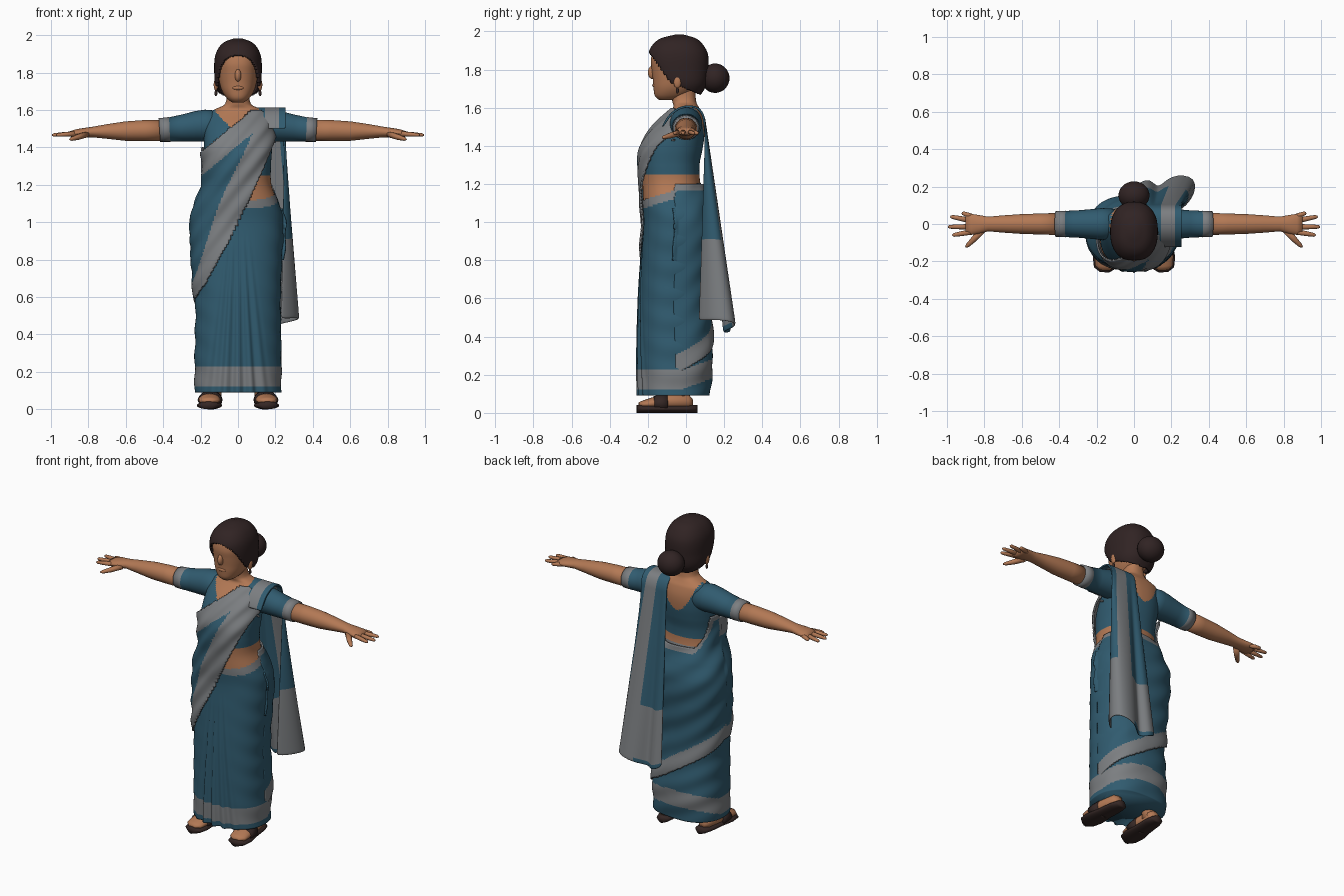
import bpy, bmesh, math
from mathutils import Vector, Matrix

cube = bpy.data.objects.get("Cube")
if cube:
    bpy.data.objects.remove(cube, do_unlink=True)

TEAL, GREY, SKIN, HAIR, LEATHER = range(5)
COLOURS = [("teal cloth", (0.03, 0.105, 0.16)), ("grey border", (0.2, 0.21, 0.22)),
           ("skin", (0.45, 0.19, 0.09)), ("dark hair", (0.03, 0.017, 0.017)),
           ("brown leather", (0.035, 0.02, 0.018))]
MATS = []
for label, rgb in COLOURS:
    m = bpy.data.materials.new(label)
    m.use_nodes = True
    m.diffuse_color = (*rgb, 1)
    bsdf = m.node_tree.nodes["Principled BSDF"]
    bsdf.inputs["Base Color"].default_value = (*rgb, 1)
    bsdf.inputs["Roughness"].default_value = 0.8
    MATS.append(m)


def finish(name, bm, solid=0, subsurf=0):
    for f in bm.faces:
        f.smooth = True
    mesh = bpy.data.meshes.new(name)
    bm.to_mesh(mesh)
    bm.free()
    ob = bpy.data.objects.new(name, mesh)
    bpy.context.collection.objects.link(ob)
    for m in MATS:
        mesh.materials.append(m)
    if solid:
        ob.modifiers.new("thickness", "SOLIDIFY").thickness = solid
    if subsurf:
        mod = ob.modifiers.new("smooth", "SUBSURF")
        mod.levels = mod.render_levels = subsurf
    return ob


def grid(name, rows, paint, keep=None, closed=True, caps="", solid=0, subsurf=0):
    """Skin a list of point rows; paint(centre, column) picks the material."""
    bm = bmesh.new()
    vs = [[bm.verts.new(p) for p in row] for row in rows]
    n = len(rows[0])
    quads = [(j, (a[j], a[(j + 1) % n], b[(j + 1) % n], b[j]))
             for a, b in zip(vs, vs[1:]) for j in range(n if closed else n - 1)]
    for j, q in quads:
        c = sum((v.co for v in q), Vector()) / 4
        if keep is None or keep(c):
            bm.faces.new(q).material_index = paint(c, j)
    for end, ring in (("b", vs[0][::-1]), ("t", vs[-1])):
        if end in caps:
            bm.faces.new(ring).material_index = paint(ring[0].co, 0)
    bmesh.ops.delete(bm, geom=[v for v in bm.verts if not v.link_faces], context="VERTS")
    return finish(name, bm, solid, subsurf)


def profile(table, z):
    """Smoothly interpolate the columns of a table keyed by height."""
    z = min(max(z, table[0][0]), table[-1][0])
    i = max(k for k in range(len(table) - 1) if table[k][0] <= z)
    a, b = table[i], table[i + 1]
    p, q = table[max(i - 1, 0)], table[min(i + 2, len(table) - 1)]
    h = b[0] - a[0]
    t = (z - a[0]) / h
    s = t * t * (3 - 2 * t)
    return [a[k] * (1 - s) + b[k] * s
            + t * (1 - t) ** 2 * h * (b[k] - p[k]) / (b[0] - p[0])
            - t * t * (1 - t) * h * (q[k] - a[k]) / (q[0] - a[0])
            for k in range(1, len(a))]


def power(v, e):
    return math.copysign(abs(v) ** e, v)


def shell(name, table, z0, z1, nz, seg, paint, keep=None, offset=None, caps="", solid=0):
    """Loft rounded sections of (half width, front, back) between two heights."""
    rows = []
    for i in range(nz + 1):
        z = z0 + (z1 - z0) * i / nz
        half, front, back = profile(table, z)
        row = []
        for j in range(seg):
            th = math.tau * j / seg
            c, s = power(math.cos(th), 0.87), power(math.sin(th), 0.87)
            d = offset(th, half * c, z) if offset else 0
            row.append((c * (half + d), (front + back) / 2 + s * ((back - front) / 2 + d), z))
        rows.append(row)
    return grid(name, rows, paint, keep, caps=caps, solid=solid)


def tube(name, pts, paint, seg=20):
    """Capped tube through (point, horizontal radius, vertical radius)."""
    axis = (Vector(pts[-1][0]) - Vector(pts[0][0])).normalized()
    side = axis.cross(Vector((0, 0, 1)))
    side = side.normalized() if side.length > 0.3 else Vector((1, 0, 0))
    up = axis.cross(side)
    rows = [[Vector(p) + side * ra * math.cos(math.tau * j / seg) + up * rb * math.sin(math.tau * j / seg)
             for j in range(seg)] for p, ra, rb in pts]
    return grid(name, rows, paint, caps="bt")


def ball(name, loc, size, mat):
    bm = bmesh.new()
    bmesh.ops.create_uvsphere(bm, u_segments=28, v_segments=18, radius=1,
                              matrix=Matrix.Translation(loc) @ Matrix.Diagonal((*size, 1)))
    for f in bm.faces:
        f.material_index = mat
    return finish(name, bm)


def plain(mat):
    return lambda c, j: mat


# Height, half width, front, back
BODY = [(0.08, .232, -.245, .125), (0.25, .232, -.25, .14), (0.6, .228, -.245, .115),
        (0.85, .238, -.232, .13), (1.0, .242, -.222, .135), (1.1, .22, -.228, .11),
        (1.2, .183, -.232, .08), (1.3, .18, -.238, .075), (1.38, .185, -.232, .09),
        (1.45, .185, -.2, .1), (1.52, .18, -.15, .1), (1.58, .165, -.09, .085),
        (1.605, .125, -.07, .07), (1.63, .075, -.075, .058), (1.72, .062, -.09, .05)]
# Height, lower edge of the wrap across the front, width of its border
EDGE = [(0.6, -.23, .07), (0.7, -.16, .075), (0.86, -.07, .11), (1.12, .06, .15),
        (1.39, .18, .14), (1.6, .25, .12)]


# Blouse, midriff and neck
def torso_paint(c, j):
    if c.y < 0:
        neckline = 1.46 + abs(c.x) * 1.1
    else:
        neckline = 1.43 + (c.x / .12) ** 2 * .17
    return SKIN if c.z > neckline or c.z < 1.25 else TEAL


shell("torso", BODY, 1.08, 1.72, 90, 120, torso_paint, offset=lambda th, x, z: -.004)


# Skirt with front pleats, hem border and waist border
def pleats(th, x, z):
    front = max(0, -math.sin(th))
    fan = x / (.35 + .65 * max(0, 1 - z / .95))
    fade = max(0, 1 - (fan / .2) ** 2) * max(0, 1 - z / .95) ** .5
    hips = .003 * math.sin(45 * z + 5 * math.cos(th)) * (1 - front)
    return front * fade * .014 * math.cos(85 * fan) + hips


def waist(c):
    return 1.185 + .3 * c.y


def skirt_paint(c, j):
    rise = .05 * max(0, c.y + .02) / .14
    hem = .125 + rise < c.z < .225 + rise
    return GREY if hem or c.z > waist(c) - .045 else TEAL


shell("skirt", BODY, .09, 1.23, 140, 160, skirt_paint, keep=lambda c: c.z < waist(c),
      offset=pleats, caps="b")


# Wrap: spirals up round the back, then crosses the chest
def wrap_state(c):
    """Distance inside the lower border and below the upper edge."""
    if c.y < -.06:
        edge, width = profile(EDGE, c.z)
        low = edge - c.x if c.z > .6 else -1
        return low, width, 1.54 + .83 * c.x - c.z, .13
    th = max(0, math.atan2(c.y + .06, c.x))
    top = 1.2 + .2 * min(1, max(0, (-c.x - .1) / .09)) ** 2
    return c.z - (.2 + .4 * th / math.pi), .1, top - c.z, .035


def wrap_keep(c):
    low, width, high, trim = wrap_state(c)
    return low > 0 and high > 0


def wrap_paint(c, j):
    low, width, high, trim = wrap_state(c)
    return GREY if low < width or high < trim else TEAL


def wrap_offset(th, x, z):
    folds = .004 * math.sin(48 * (z - 1.3 * x)) if th > math.pi else .004 * math.sin(40 * z - 6 * th)
    return (.015 + folds) * min(1, th)


shell("wrap", BODY, .18, 1.6, 170, 160, wrap_paint, wrap_keep, wrap_offset, solid=.01)

# Loose end: over the shoulder, then hanging in folds behind
ACROSS = (.07, .09, .11, .13, .235, .25, .255)
HANG = [(.02, .22, .45), (.09, .25, .42), (.13, .18, .42), (.19, .27, .45),
        (.345, .26, .48), (.32, .13, .49), (.23, .06, .48)]
OVER = [(-.13, 1.5), (-.09, 1.57), (-.03, 1.612), (.04, 1.615), (.08, 1.595), (.1, 1.55)]
rows = [[(x, y, z) for x in ACROSS] for y, z in OVER]
top_row = [Vector(p) for p in rows[-1]]
for i in range(1, 41):
    rows.append([a.lerp(Vector(b), i / 40) for a, b in zip(top_row, HANG)])


def end_paint(c, j):
    if c.z < .475 - .02 * (j < 3):
        return TEAL
    return GREY if j == 3 or c.z < .9 - .1 * (j < 3) else TEAL


grid("shoulder_drape", rows, end_paint, closed=False, solid=.012, subsurf=2)

# Head
HEAD = [(1.64, .03, -.14, -.06), (1.66, .058, -.162, 0), (1.7, .085, -.17, .05),
        (1.75, .1, -.174, .09), (1.8, .105, -.18, .1), (1.85, .107, -.184, .1),
        (1.9, .1, -.17, .09), (1.94, .075, -.13, .06), (1.965, .03, -.07, 0)]
shell("head", HEAD, 1.64, 1.965, 40, 48, plain(SKIN), caps="bt")
ball("nose", (0, -.177, 1.785), (.017, .023, .034), SKIN)
ball("lips", (0, -.165, 1.718), (.03, .012, .012), SKIN)

# Hair cap and bun
CAP = [(1.65, .08, -.1, .065), (1.72, .12, -.15, .108), (1.8, .127, -.19, .118),
       (1.88, .124, -.198, .115), (1.93, .105, -.175, .09), (1.965, .07, -.13, .05),
       (1.983, .02, -.06, -.01)]
shell("hair", CAP, 1.65, 1.983, 60, 80, plain(HAIR), solid=.015, caps="t",
      keep=lambda c: c.y > -.2 + (1.9 - c.z) * .7 and c.z > 1.7 - .4 * c.y)
ball("hair_bun", (0, .153, 1.755), (.083, .075, .077), HAIR)

# Arms, hands, legs and sandals, one set per side
FINGERS = [(.92, .06, .035), (.982, .04, .015), (.995, -.015, -.015), (.972, -.06, -.04)]
FOOT = [(.035, .02, .02, .055), (.01, .042, .04, .06), (-.09, .05, .045, .06),
        (-.18, .058, .03, .05), (-.225, .052, .02, .045), (-.248, .025, .01, .045)]
SOLE = [(.06, .02), (.045, .04), (0, .052), (-.1, .057), (-.18, .068), (-.235, .058), (-.258, .025)]
for s, label in ((1, "left"), (-1, "right")):
    tube(label + "_sleeve", [((s * x, 0, z), ry, rz) for x, z, ry, rz in
         ((.09, 1.515, .08, .08), (.17, 1.516, .085, .086), (.22, 1.513, .08, .082), (.3, 1.503, .073, .072),
          (.365, 1.496, .07, .065), (.366, 1.496, .071, .066), (.42, 1.493, .068, .063))],
         lambda c, j: GREY if abs(c.x) > .3655 else TEAL, 32)
    tube(label + "_arm", [((s * x, y, z), ry, rz) for x, y, z, ry, rz in
         ((.38, 0, 1.492, .06, .056), (.5, 0, 1.49, .056, .056), (.6, 0, 1.487, .053, .052),
          (.7, 0, 1.485, .046, .039), (.78, 0, 1.482, .039, .028), (.83, -.002, 1.478, .05, .025),
          (.87, -.002, 1.475, .056, .021), (.9, -.002, 1.472, .048, .014))], plain(SKIN), 28)
    for k, (x, y, root) in enumerate(FINGERS):
        tip, base = Vector((s * x, y, 1.466)), Vector((s * .855, root, 1.474))
        tube(f"{label}_finger_{k + 1}", [(base, .015, .014), (base.lerp(tip, .6), .013, .012),
             (base.lerp(tip, .93), .01, .009), (tip, .004, .004)], plain(SKIN), 12)
    tube(label + "_thumb", [((s * .81, -.03, 1.47), .02, .017), ((s * .855, -.08, 1.455), .016, .015),
         ((s * .89, -.115, 1.445), .011, .01), ((s * .9, -.124, 1.443), .004, .004)], plain(SKIN), 12)
    ball(label + "_ear", (s * .118, -.045, 1.735), (.012, .02, .032), SKIN)
    ball(label + "_earring", (s * .118, -.045, 1.69), (.008, .008, .016), LEATHER)
    tube(label + "_leg", [((s * .13, -.02, z), r, r) for z, r in ((.05, .04), (.1, .042), (.28, .06))],
         plain(SKIN))


    def foot_x(y):
        return s * (.14 - .07 * y)

    tube(label + "_foot", [((foot_x(y), y, z), ra, rb) for y, ra, rb, z in FOOT], plain(SKIN))
    tube(label + "_sole", [((foot_x(y), y, .021), r, .021) for y, r in SOLE], plain(LEATHER), 28)
    tube(label + "_strap", [((foot_x(y), y, .05), .064, h) for y, h in ((-.1, .052), (-.135, .047), (-.17, .037))],
         plain(LEATHER), 24)
